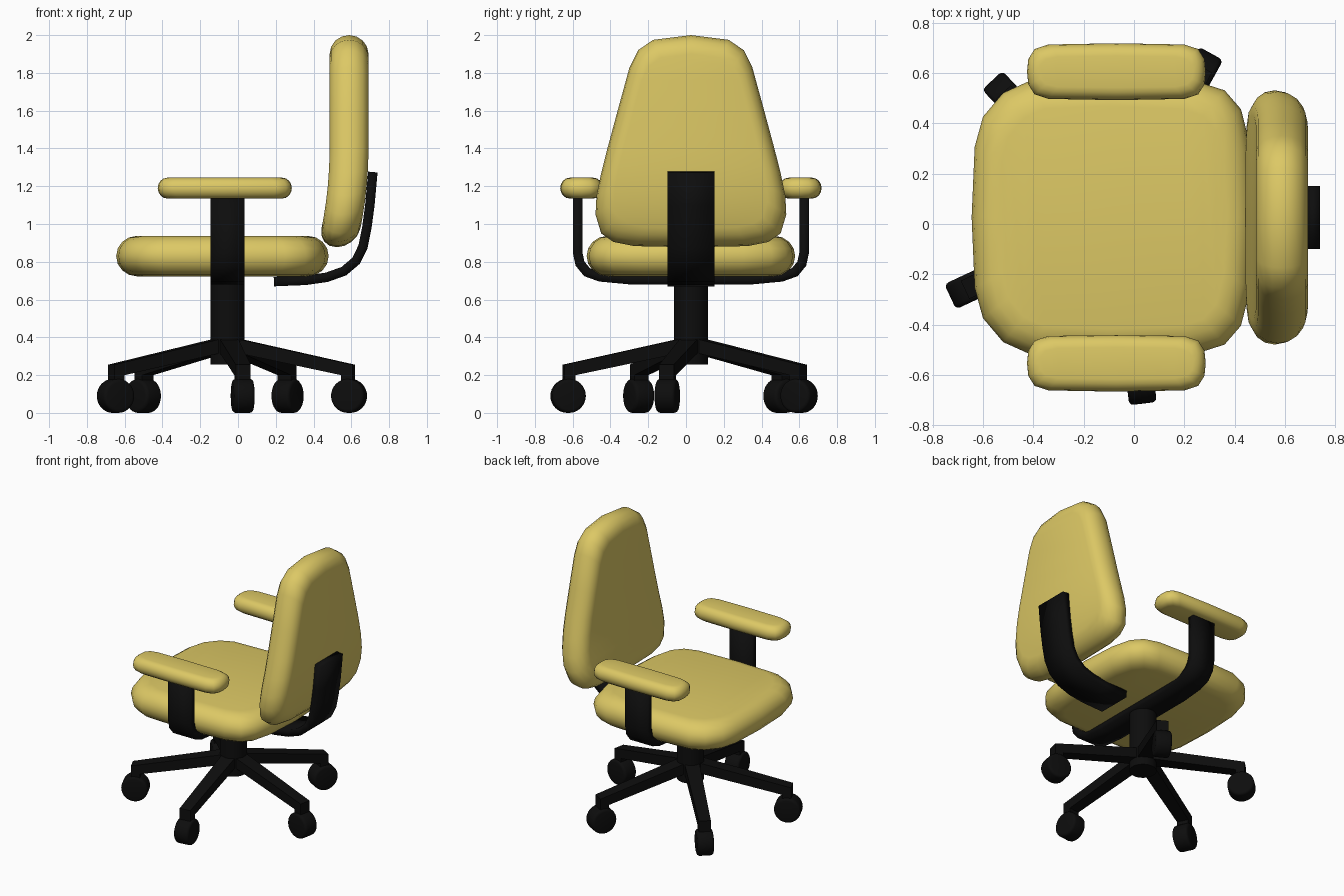
import bpy, bmesh, math
from mathutils import Matrix

if "Cube" in bpy.data.objects:
    bpy.data.objects.remove(bpy.data.objects["Cube"])

CX, CY = -0.055, 0.026          # centre of the column and base


def material(name, rgb):
    m = bpy.data.materials.new(name)
    m.diffuse_color = (*rgb, 1)
    m.use_nodes = True
    m.node_tree.nodes["Principled BSDF"].inputs["Base Color"].default_value = m.diffuse_color
    return m


YELLOW = material("yellow fabric", (0.72, 0.58, 0.13))
BLACK = material("black plastic", (0.004, 0.004, 0.004))


def finish(name, bm, mat, angle=35):
    bmesh.ops.recalc_face_normals(bm, faces=bm.faces)
    me = bpy.data.meshes.new(name)
    bm.to_mesh(me)
    bm.free()
    me.materials.append(mat)
    ob = bpy.data.objects.new(name, me)
    bpy.context.collection.objects.link(ob)
    bpy.ops.object.select_all(action='DESELECT')
    ob.select_set(True)
    bpy.context.view_layer.objects.active = ob
    bpy.ops.object.shade_smooth_by_angle(angle=math.radians(angle))
    return ob


def cushion(name, half, depth, rim, place, steps=8):
    """Round-edged pad. half = outline (u, v>=0) from axis to axis, mirrored in v."""
    outline = half + [(u, -v) for u, v in half[-2:0:-1]]
    n = len(outline)
    us = [u for u, v in outline]
    uc, hu = (max(us) + min(us)) / 2, (max(us) - min(us)) / 2
    hv = max(v for u, v in outline)
    bm = bmesh.new()
    rings = []
    for k in range(steps + 1):
        t = math.pi * (k / steps - 0.5)
        inset = rim * (1 - math.cos(t))
        su, sv = 1 - inset / hu, 1 - inset / hv
        rings.append([bm.verts.new(place(uc + (u - uc) * su, v * sv, depth * math.sin(t)))
                      for u, v in outline])
    for a, b in zip(rings, rings[1:]):
        for i in range(n):
            j = (i + 1) % n
            bm.faces.new((a[i], a[j], b[j], b[i]))
    # caps: strips running between mirrored outline points
    for r in (rings[0], rings[-1]):
        for i in range(n // 2):
            vs = [r[i], r[i + 1], r[(n - i - 1) % n], r[(n - i) % n]]
            bm.faces.new(list(dict.fromkeys(vs)))
    return finish(name, bm, YELLOW, 60)


def strip(name, path, width, place, thick=0.05):
    """Bent flat bar following a 2D path."""
    bm = bmesh.new()
    rows = [[bm.verts.new(place(a, b, s * width / 2)) for s in (-1, 1)] for a, b in path]
    for p, q in zip(rows, rows[1:]):
        bm.faces.new((p[0], p[1], q[1], q[0]))
    ob = finish(name, bm, BLACK)
    mod = ob.modifiers.new("thickness", 'SOLIDIFY')
    mod.thickness, mod.offset, mod.use_even_offset = thick, 0, True
    return ob


# Seat
seat_half = [(-0.645, 0), (-0.633, 0.28), (-0.6, 0.4), (-0.52, 0.495), (-0.42, 0.54),
             (-0.1, 0.552), (0.25, 0.54), (0.36, 0.505), (0.425, 0.43), (0.463, 0.28), (0.48, 0)]
cushion("seat", seat_half, 0.107, 0.11, lambda u, v, d: (u, CY + v, 0.83 + d))

# Backrest, lower end curving forward
back_half = [(0.877, 0), (0.883, 0.3), (0.905, 0.41), (0.95, 0.475), (1.05, 0.505), (1.15, 0.5),
             (1.27, 0.475), (1.4, 0.442), (1.6, 0.388), (1.83, 0.325), (1.92, 0.28),
             (1.975, 0.2), (2.0, 0)]


def back_place(u, v, d):
    bend = 0.06 * (max(0, 1.4 - u) / 0.5) ** 2
    return (0.588 - bend + d, CY + v, u)


cushion("backrest", back_half, 0.103, 0.1, back_place)

# Armrests
arm_half = [(-0.355, 0), (-0.35, 0.05), (-0.325, 0.09), (-0.27, 0.108), (0, 0.113),
            (0.27, 0.108), (0.325, 0.09), (0.35, 0.05), (0.355, 0)]
for side, s in (("left", 1), ("right", -1)):
    cushion(side + "_armrest", arm_half, 0.055, 0.05,
            lambda u, v, d: (-0.07 + u, CY + 0.579 * s + v, 1.19 + d))

# U-shaped bracket carrying both armrests
u_half = [(0.6, 1.16), (0.6, 0.85), (0.587, 0.79), (0.55, 0.745), (0.48, 0.72), (0.32, 0.705)]
strip("armrest_bracket", u_half + [(-a, b) for a, b in reversed(u_half)], 0.18,
      lambda a, b, w: (CX + w, CY + a, b))

# Bent bar behind the backrest
bar = [(0.19, 0.695), (0.36, 0.702), (0.47, 0.718), (0.56, 0.75), (0.625, 0.805),
       (0.662, 0.88), (0.682, 0.98), (0.698, 1.1), (0.714, 1.275)]
strip("backrest_bar", bar, 0.25, lambda a, b, w: (a, CY + w, b))

# Column
bm = bmesh.new()
bmesh.ops.create_cone(bm, cap_ends=True, segments=32, radius1=0.09, radius2=0.09, depth=0.445,
                      matrix=Matrix.Translation((CX, CY, 0.4775)))
finish("column", bm, BLACK)

# Five legs with casters
leg_profile = [(0.0, 0.405), (0.68, 0.255), (0.68, 0.17), (0.62, 0.17), (0.62, 0.2), (0.0, 0.33)]
for i in range(5):
    turn = Matrix.Translation((CX, CY, 0)) @ Matrix.Rotation(math.radians(61 + 72 * i), 4, 'Z')
    bm = bmesh.new()
    sides = [[bm.verts.new((r, s * (0.05 - 0.015 * r), z)) for r, z in leg_profile] for s in (-1, 1)]
    for f in sides:
        bm.faces.new(f)
    for k in range(6):
        j = (k + 1) % 6
        bm.faces.new((sides[0][k], sides[0][j], sides[1][j], sides[1][k]))
    bm.transform(turn)
    finish(f"leg_{i + 1}", bm, BLACK)

    bm = bmesh.new()
    bmesh.ops.create_cone(bm, cap_ends=True, segments=32, radius1=0.09, radius2=0.09, depth=0.11)
    rims = [e for e in bm.edges if any(len(f.verts) > 4 for f in e.link_faces)]
    bmesh.ops.bevel(bm, geom=rims, offset=0.018, segments=3, profile=0.5, affect='EDGES')
    bm.transform(turn @ Matrix.Translation((0.655, 0, 0.09)) @ Matrix.Rotation(math.pi / 2, 4, 'X'))
    finish(f"caster_{i + 1}", bm, BLACK)
